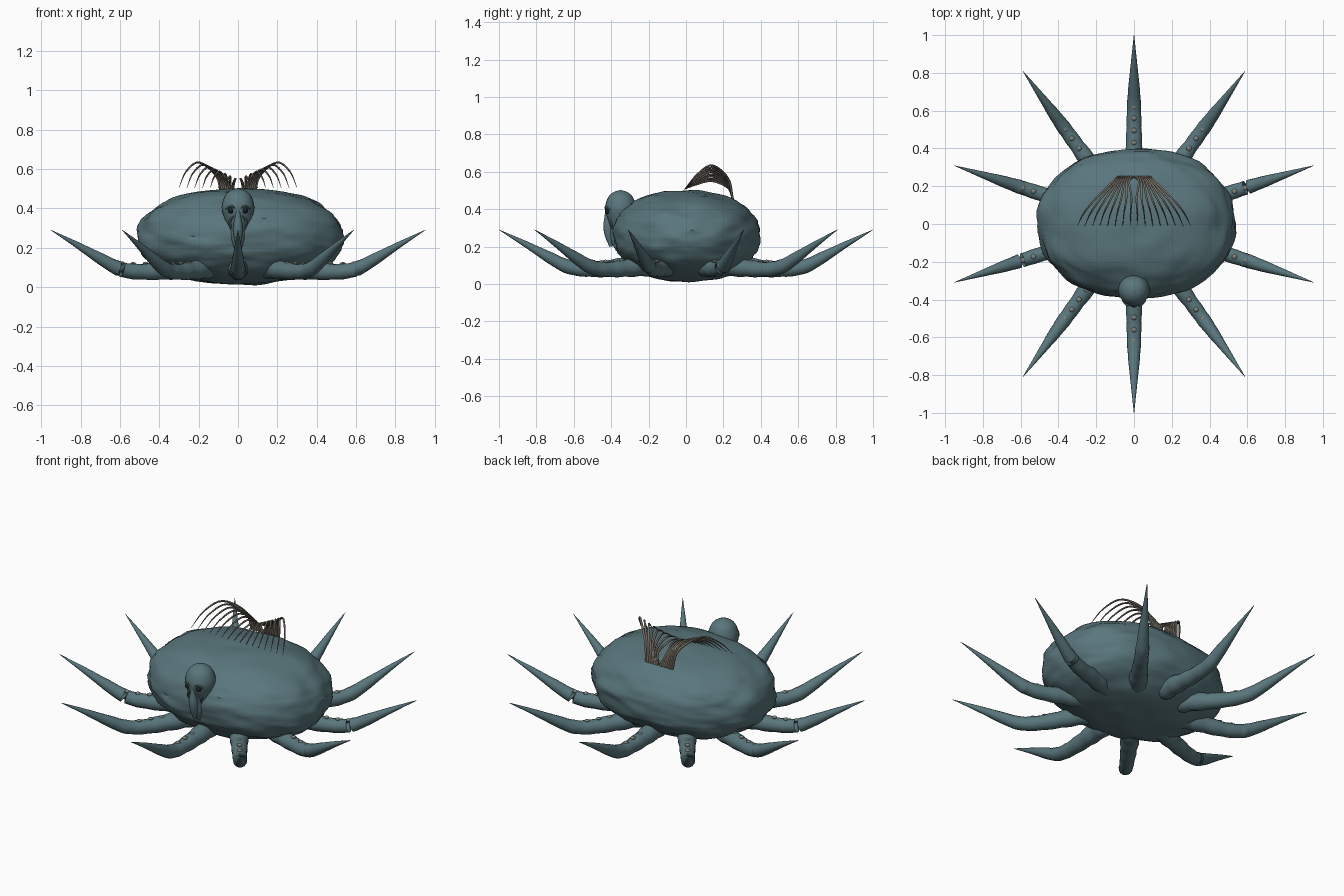
import bpy, bmesh, math
from mathutils import Vector, noise

if "Cube" in bpy.data.objects:
    bpy.data.objects.remove(bpy.data.objects["Cube"])


def material(name, rgb):
    m = bpy.data.materials.new(name)
    m.diffuse_color = (*rgb, 1)
    m.use_nodes = True
    m.node_tree.nodes["Principled BSDF"].inputs["Base Color"].default_value = m.diffuse_color
    return m


SKIN = material("skin", (0.10, 0.18, 0.20))
HAIR = material("hair", (0.17, 0.15, 0.12))
SUCKER = material("sucker", (0.20, 0.22, 0.20))
DARK = material("dark", (0.01, 0.015, 0.02))


def finish(name, bm, mat, angle=40):
    bmesh.ops.recalc_face_normals(bm, faces=bm.faces)
    me = bpy.data.meshes.new(name)
    bm.to_mesh(me)
    bm.free()
    me.materials.append(mat)
    ob = bpy.data.objects.new(name, me)
    bpy.context.collection.objects.link(ob)
    bpy.ops.object.select_all(action='DESELECT')
    ob.select_set(True)
    bpy.context.view_layer.objects.active = ob
    bpy.ops.object.shade_smooth_by_angle(angle=math.radians(angle))
    return ob


def spline(pts, steps):
    """Catmull-Rom through 4D points (x, y, z, radius)."""
    p = [Vector(q) for q in pts]
    p = [2 * p[0] - p[1]] + p + [2 * p[-1] - p[-2]]
    out = []
    for i in range(1, len(p) - 2):
        a, b, c, d = p[i - 1:i + 3]
        for s in range(steps):
            t = s / steps
            out.append(0.5 * (2 * b + (c - a) * t + (2 * a - 5 * b + 4 * c - d) * t * t
                              + (3 * b - a - 3 * c + d) * t ** 3))
    return out + [p[-2]]


def tube(bm, pts, sides=12, steps=4, bump=None):
    path = spline(pts, steps)
    rings = []
    for i, q in enumerate(path):
        tan = (path[min(i + 1, len(path) - 1)] - path[max(i - 1, 0)]).to_3d().normalized()
        ref = Vector((1, 0, 0)) if abs(tan.x) < 0.9 else Vector((0, 1, 0))
        u = tan.cross(ref).normalized()
        v = tan.cross(u)
        r = max(q.w, 0.0008) * (bump(i, i / (len(path) - 1)) if bump else 1)
        rings.append([bm.verts.new(q.to_3d() + r * (math.cos(a) * u + math.sin(a) * v))
                      for a in (math.tau * k / sides for k in range(sides))])
    for a, b in zip(rings, rings[1:]):
        for k in range(sides):
            n = (k + 1) % sides
            bm.faces.new((a[k], a[n], b[n], b[k]))
    bm.faces.new(rings[0])
    bm.faces.new(rings[-1])


# lumpy body
bm = bmesh.new()
bmesh.ops.create_icosphere(bm, subdivisions=5, radius=1)
for v in bm.verts:
    d = v.co.normalized()
    k = (abs(d.x) ** 2.2 + abs(d.y) ** 2.2 + abs(d.z) ** 2.2) ** (-1 / 2.2)
    k *= 0.985 + 0.035 * noise.noise(d * 3.0) + 0.02 * noise.noise(Vector((d.x * 4, d.y * 4, d.z * 12)))
    v.co = Vector((0.012 + d.x * k * 0.53, 0.003 + d.y * k * 0.398, 0.257 + d.z * k * 0.247))
finish("body", bm, SKIN)

# ten arms with bumpy roots and suckers on top
ARM = [(0.18, 0.105, 0.022), (0.21, 0.10, 0.046), (0.27, 0.097, 0.054), (0.36, 0.088, 0.049),
       (0.46, 0.08, 0.043), (0.56, 0.08, 0.039), (0.64, 0.096, 0.037), (0.73, 0.142, 0.030),
       (0.86, 0.215, 0.016), (1.0, 0.29, 0.001)]
for n in range(10):
    ang = math.radians(90 + 36 * n)
    c, s = math.cos(ang), math.sin(ang)
    bm = bmesh.new()
    tube(bm, [(r * c, r * s, z, w) for r, z, w in ARM], 14, 4,
         lambda i, t: 1 + 0.07 * (1 - t) * math.cos(i * math.pi / 2))
    finish(f"arm_{n + 1}", bm, SKIN, 50)
    bm = bmesh.new()
    for r, z in ((0.43, 0.122), (0.495, 0.121), (0.56, 0.119), (0.62, 0.122)):
        geo = bmesh.ops.create_uvsphere(bm, u_segments=12, v_segments=6, radius=0.014)
        for v in geo["verts"]:
            v.co.z *= 0.6
            v.co += Vector((r * c, r * s, z))
    finish(f"suckers_{n + 1}", bm, SUCKER)

# tapering head on the front of the body
bm = bmesh.new()
tube(bm, [(0, -0.35, 0.502, 0.002), (0, -0.35, 0.492, 0.036), (0, -0.35, 0.465, 0.066),
          (0, -0.35, 0.41, 0.083), (0, -0.352, 0.355, 0.072), (0, -0.36, 0.30, 0.05),
          (0, -0.37, 0.24, 0.035), (0, -0.36, 0.18, 0.014)], 24, 4)
finish("head", bm, SKIN)

# long drooping nose
bm = bmesh.new()
tube(bm, [(0, -0.423, 0.40, 0.008), (0, -0.422, 0.36, 0.014), (0, -0.418, 0.31, 0.024),
          (0, -0.412, 0.26, 0.022), (0, -0.402, 0.20, 0.008)], 12, 4)
finish("nose", bm, SKIN)

# eyes, lids, cheek folds and brow wrinkles
eyes, lids, marks = bmesh.new(), bmesh.new(), bmesh.new()
for sx in (-1, 1):
    geo = bmesh.ops.create_uvsphere(eyes, u_segments=16, v_segments=8, radius=0.015)
    for v in geo["verts"]:
        v.co += Vector((sx * 0.036, -0.418, 0.39))
    tube(lids, [(sx * 0.013, -0.430, 0.402, 0.003), (sx * 0.036, -0.428, 0.411, 0.007),
                (sx * 0.062, -0.406, 0.398, 0.003)], 8)
    tube(lids, [(sx * 0.022, -0.42, 0.362, 0.003), (sx * 0.042, -0.405, 0.335, 0.008),
                (sx * 0.036, -0.395, 0.295, 0.004)], 8)
    for x in (0.012, 0.034):
        tube(marks, [(sx * x, -0.409 + x * 0.25, 0.462, 0.0015),
                     (sx * x, -0.422 + x * 0.25, 0.437, 0.002)], 6, 2)
finish("eyes", eyes, DARK)
finish("eyelids_and_cheeks", lids, SKIN)
finish("brow_wrinkles", marks, DARK)

# fan of arching hair strands rooted at the back
bm = bmesh.new()
for sx in (-1, 1):
    for i in range(8):
        t = (i + 0.5) / 8
        top = 0.545 + 0.095 * t
        x1 = 0.32 * t
        tube(bm, [(sx * 0.09 * t, 0.25, 0.455, 0.006),
                  (sx * (0.02 + 0.3 * x1), 0.225, 0.46 + 0.6 * (top - 0.46), 0.006),
                  (sx * 0.66 * x1, 0.14, top, 0.0055),
                  (sx * 0.88 * x1, 0.06, 0.5 + 0.65 * (top - 0.5), 0.004),
                  (sx * x1, -0.01, 0.505, 0.001)], 6, 5)
finish("hair_strands", bm, HAIR, 60)
